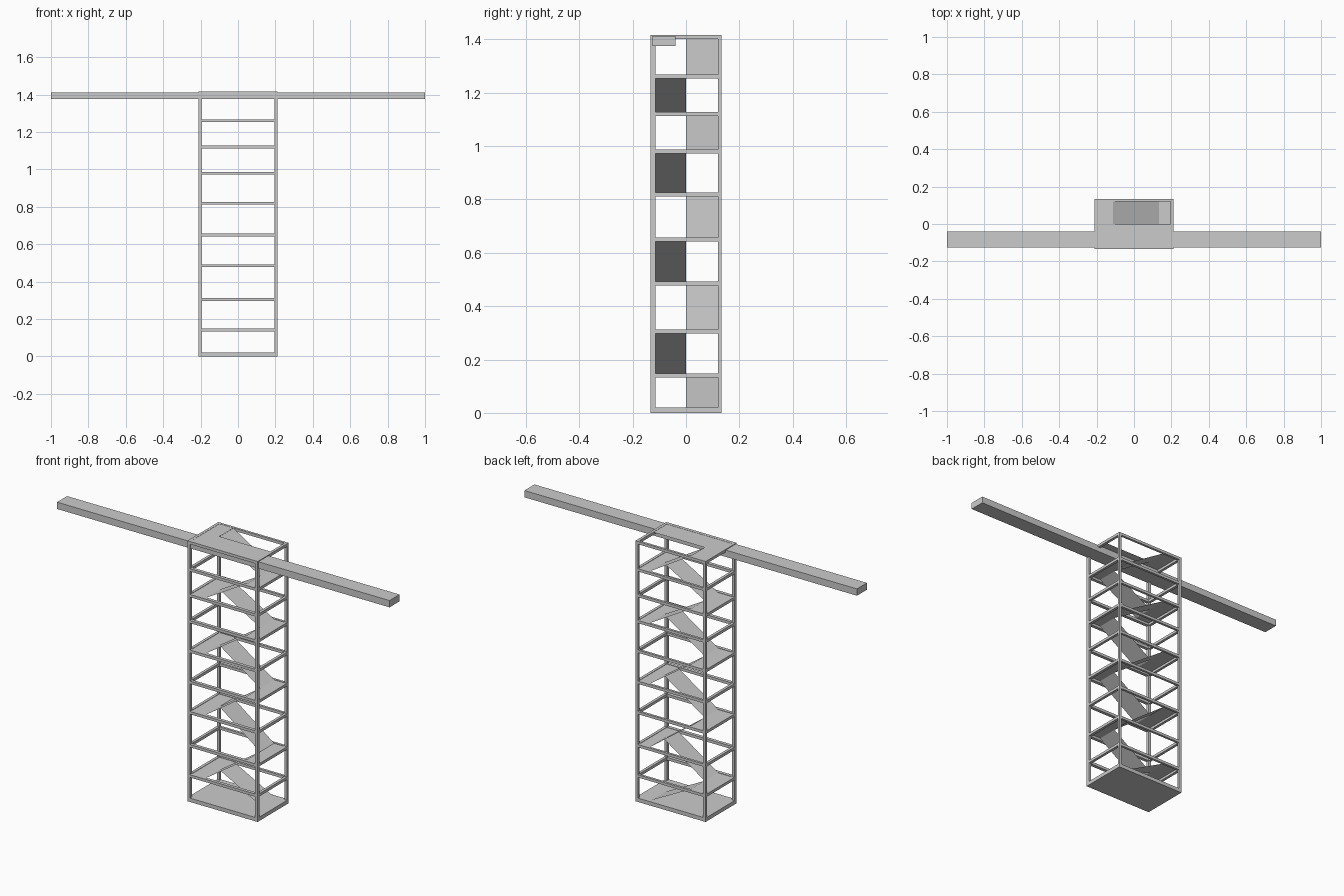
import bpy

if "Cube" in bpy.data.objects:
    bpy.data.objects.remove(bpy.data.objects["Cube"])

X, Y, H = 0.211, 0.133, 1.416      # tower half width, half depth, height
T = 0.015                          # bar thickness
LEFT, RIGHT = -0.112, 0.133        # x ends of the stair flights


def mesh(name, verts, faces):
    me = bpy.data.meshes.new(name)
    me.from_pydata(verts, [], faces)
    ob = bpy.data.objects.new(name, me)
    bpy.context.collection.objects.link(ob)
    return ob


def box(name, x0, x1, y0, y1, z0, z1):
    v = [(x, y, z) for z in (z0, z1) for y in (y0, y1) for x in (x0, x1)]
    return mesh(name, v, [(0, 2, 3, 1), (4, 5, 7, 6), (0, 1, 5, 4),
                          (2, 6, 7, 3), (0, 4, 6, 2), (1, 3, 7, 5)])


def sheet(name, x0, x1, y0, y1, z0, z1):
    # thin plate running in x from height z0 to height z1
    return mesh(name, [(x0, y0, z0), (x1, y0, z1), (x1, y1, z1), (x0, y1, z0)],
                [(0, 1, 2, 3)])


# Base slab and corner posts
box("base_slab", -X, X, -Y, Y, 0, 0.021)
for x0 in (-X, X - T):
    box("front_post", x0, x0 + T, -Y, -Y + 0.018, 0.021, H)
    box("back_post", x0, x0 + T, Y - 0.013, Y, 0.021, H)

# Rings of rails at each storey
levels = [0.021, 0.148, 0.312, 0.492, 0.657, 0.826, 0.987, 1.128, 1.268, H]
for z in levels[1:]:
    box("front_rail", -X + T, X - T, -Y, -Y + 0.018, z - T, z)
    box("back_rail", -X + T, X - T, Y - 0.013, Y, z - T, z)
    for x0 in (-X, X - T):
        box("side_rail", x0, x0 + T, -Y + 0.018, Y - 0.013, z - T, z)

# Zigzag stair flights with landings at alternating ends
yf, yb = -0.117, 0.121
for i in range(9):
    lo, hi = levels[i] - 0.002, levels[i + 1] - 0.002
    if i % 2 == 0:
        sheet("back_flight", LEFT, RIGHT, 0, yb, hi, lo)
        if i < 8:
            sheet("left_landing", -X + 0.002, LEFT, yf, yb, hi, hi)
    else:
        sheet("front_flight", LEFT, RIGHT, yf, 0, lo, hi)
        sheet("right_landing", RIGHT, X - 0.002, yf, yb, hi, hi)

# L-shaped top deck around the stair opening
d = H - 0.001
mesh("top_deck", [(-X, -Y, d), (X, -Y, d), (X, 0, d), (LEFT, 0, d),
                  (LEFT, Y, d), (-X, Y, d)], [(0, 1, 2, 3, 4, 5)])

# Long walkway beam through the top of the tower
box("bridge_beam", -1, 1, -0.126, -0.04, 1.375, 1.412)
